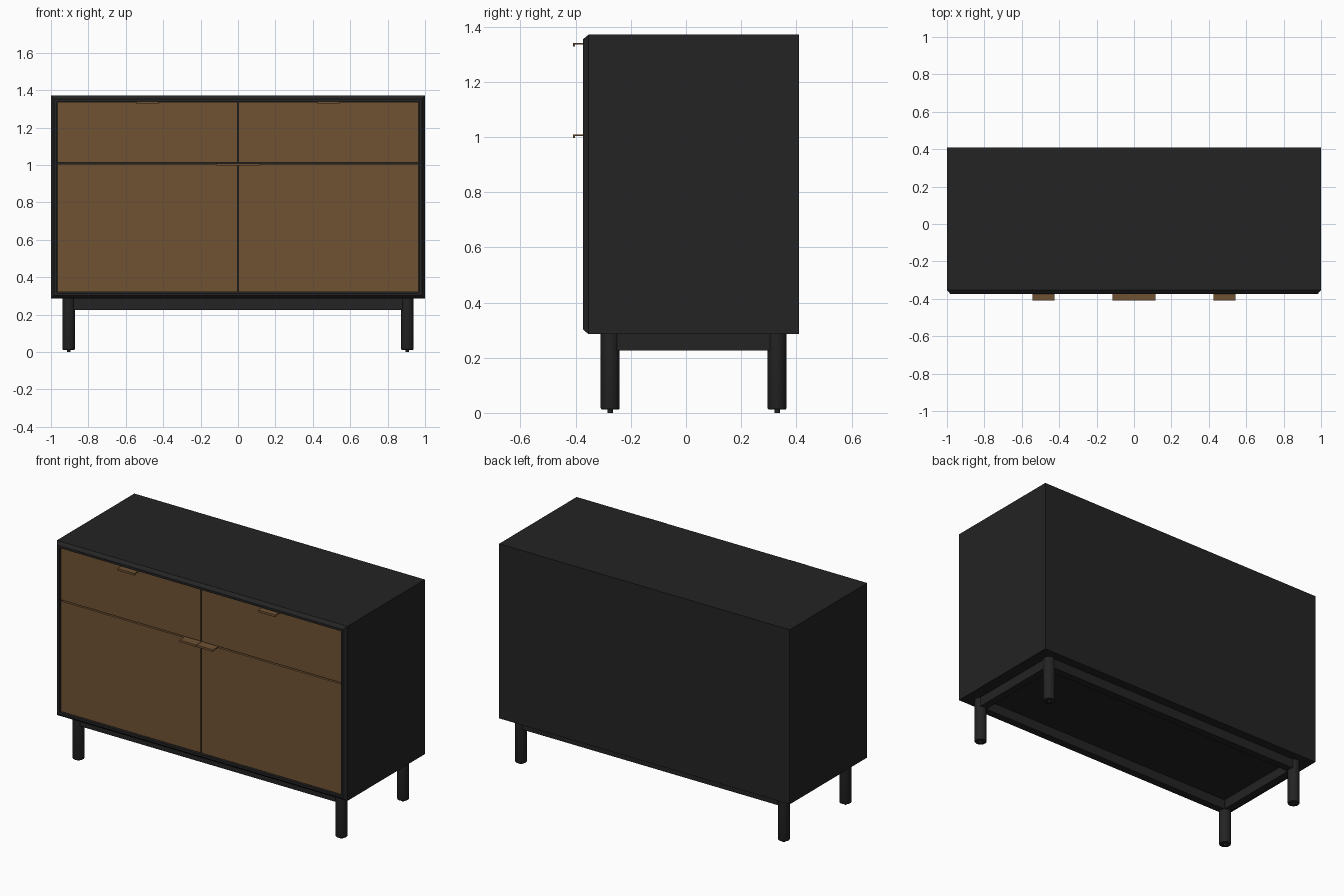
import bpy, bmesh

cube = bpy.data.objects.get("Cube")
if cube:
    bpy.data.objects.remove(cube, do_unlink=True)


def material(name, rgb):
    m = bpy.data.materials.new(name)
    m.use_nodes = True
    m.diffuse_color = (*rgb, 1)
    bsdf = m.node_tree.nodes["Principled BSDF"]
    bsdf.inputs["Base Color"].default_value = (*rgb, 1)
    bsdf.inputs["Roughness"].default_value = 0.7
    return m


BLACK = material("black lacquer", (0.017, 0.017, 0.017))
WOOD = material("brown wood", (0.16, 0.085, 0.034))


def finish(name, bm, mat):
    bmesh.ops.recalc_face_normals(bm, faces=bm.faces)
    mesh = bpy.data.meshes.new(name)
    bm.to_mesh(mesh)
    bm.free()
    mesh.materials.append(mat)
    ob = bpy.data.objects.new(name, mesh)
    bpy.context.collection.objects.link(ob)
    return ob


def box(name, x, y, z, mat):
    """Box from (low, high) ranges."""
    bm = bmesh.new()
    bmesh.ops.create_cube(bm, size=1)
    for v in bm.verts:
        v.co = [r[0] if c < 0 else r[1] for c, r in zip(v.co, (x, y, z))]
    return finish(name, bm, mat)


def loft(name, rings, mat):
    """Skin a list of closed point rings and cap both ends."""
    bm = bmesh.new()
    loops = [[bm.verts.new(p) for p in ring] for ring in rings]
    for a, b in zip(loops, loops[1:]):
        for i in range(len(a)):
            j = (i + 1) % len(a)
            bm.faces.new((a[i], a[j], b[j], b[i]))
    bm.faces.new(loops[0])
    bm.faces.new(loops[-1])
    return finish(name, bm, mat)


# Carcass: chamfered front rim around a recess
BOTTOM, TOP, FRONT, BACK = 0.285, 1.371, -0.373, 0.409


def rim(inset, y):
    x, lo, hi = 1 - inset, BOTTOM + inset, TOP - inset
    return [(-x, y, lo), (x, y, lo), (x, y, hi), (-x, y, hi)]


loft("cabinet_carcass", [rim(0, BACK), rim(0, FRONT + 0.02), rim(0.017, FRONT),
                         rim(0.031, FRONT), rim(0.031, FRONT + 0.03)], BLACK)

# Drawer and door fronts, with finger pulls on their top edges
SPLIT, GAP = 1.01, 0.004
PANEL_Y = (FRONT + 0.01, FRONT + 0.032)
for side, s in (("right", -1), ("left", 1)):
    x = sorted((s * GAP, s * 0.965))
    box(side + "_drawer_front", x, PANEL_Y, (SPLIT + GAP, TOP - 0.035), WOOD)
    box(side + "_door_front", x, PANEL_Y, (BOTTOM + 0.035, SPLIT - GAP), WOOD)
    for part, near, far, z in (("drawer", 0.425, 0.543, TOP - 0.031),
                               ("door", 0.001, 0.115, SPLIT - 0.001)):
        profile = [(-0.35, z), (-0.409, z), (-0.409, z - 0.013),
                   (-0.403, z - 0.013), (-0.403, z - 0.005), (-0.35, z - 0.005)]
        loft(f"{side}_{part}_pull",
             [[(s * px, y, h) for y, h in profile] for px in (near, far)], WOOD)

# Base: round legs with small glides, joined by rails
LEG_X, LEG_YS, LEG_R = 0.905, (-0.275, 0.33), 0.034


def cylinder(name, x, y, radius, z0, z1, bevel):
    bm = bmesh.new()
    bmesh.ops.create_cone(bm, cap_ends=True, segments=32, radius1=radius,
                          radius2=radius, depth=z1 - z0)
    bmesh.ops.translate(bm, verts=bm.verts, vec=(x, y, (z0 + z1) / 2))
    if bevel:
        foot = [e for e in bm.edges if all(v.co.z < z0 + 0.001 for v in e.verts)]
        bmesh.ops.bevel(bm, geom=foot, offset=bevel, segments=2,
                        profile=0.5, affect='EDGES')
    ob = finish(name, bm, BLACK)
    bpy.ops.object.select_all(action='DESELECT')
    ob.select_set(True)
    bpy.context.view_layer.objects.active = ob
    bpy.ops.object.shade_smooth_by_angle()


HALF = 0.023
RAIL_Z = (0.226, BOTTOM + 0.002)
for end, y in zip(("front", "back"), LEG_YS):
    box(end + "_rail", (-LEG_X, LEG_X), (y - HALF, y + HALF), RAIL_Z, BLACK)
    for side, s in (("right", -1), ("left", 1)):
        cylinder(f"{end}_{side}_leg", s * LEG_X, y, LEG_R, 0.012, BOTTOM + 0.001, 0.005)
        cylinder(f"{end}_{side}_glide", s * LEG_X, y, 0.01, 0, 0.02, 0)
for side, s in (("right", -1), ("left", 1)):
    box(side + "_rail", (s * LEG_X - HALF, s * LEG_X + HALF),
        (LEG_YS[0] + HALF, LEG_YS[1] - HALF), RAIL_Z, BLACK)
